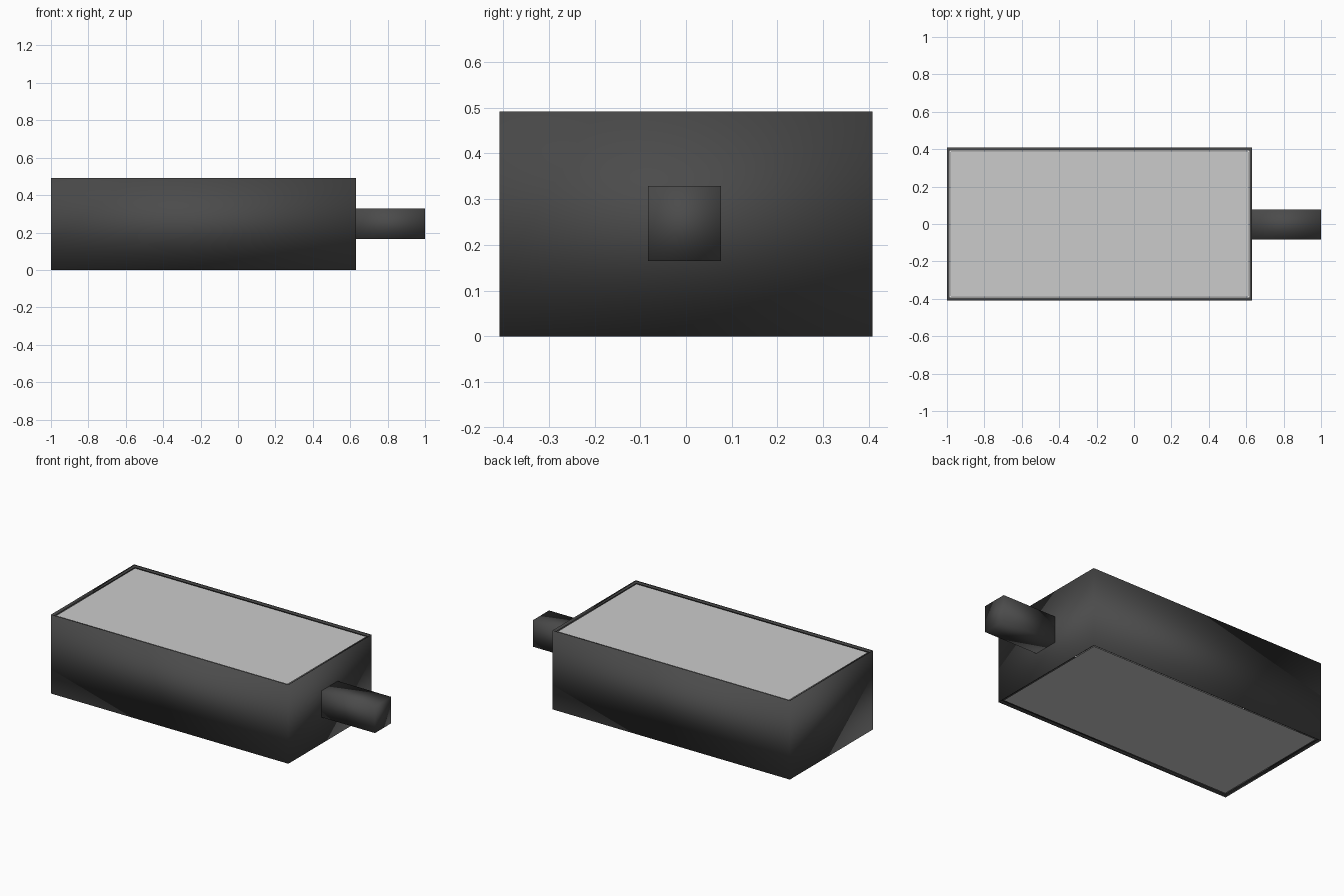
import bpy, bmesh
from mathutils import Matrix, Vector

if "Cube" in bpy.data.objects:
    bpy.data.objects.remove(bpy.data.objects["Cube"])

dark = bpy.data.materials.new("dark_casing")
dark.diffuse_color = (0.07, 0.07, 0.07, 1)
dark.use_nodes = True
dark.node_tree.nodes["Principled BSDF"].inputs["Base Color"].default_value = dark.diffuse_color


def box_bmesh(lo, hi):
    lo, hi = Vector(lo), Vector(hi)
    bm = bmesh.new()
    bmesh.ops.create_cube(bm, size=1, matrix=Matrix.Translation((lo + hi) / 2)
                          @ Matrix.Diagonal((*(hi - lo), 1)))
    return bm


def finish(bm, name, material=None, smooth=False):
    me = bpy.data.meshes.new(name)
    for f in bm.faces:
        f.smooth = smooth
    bm.to_mesh(me)
    bm.free()
    if material:
        me.materials.append(material)
    ob = bpy.data.objects.new(name, me)
    bpy.context.collection.objects.link(ob)
    return ob


RIM, DEPTH = 0.02, 0.01
LO, HI = (-1.0, -0.408, 0.0), (0.632, 0.408, 0.491)

# Casing: softly shaded walls with a thin sloping lip around both open ends
bm = box_bmesh(LO, HI)
bm.normal_update()
caps = [f for f in bm.faces if abs(f.normal.z) > 0.9]
bmesh.ops.inset_individual(bm, faces=caps, thickness=RIM, depth=-DEPTH)
bmesh.ops.delete(bm, geom=caps, context='FACES')
finish(bm, "casing", dark, True)

# Flat grey panels recessed inside the lips
for name, z, flip in (("top_panel", HI[2] - DEPTH, False),
                      ("bottom_panel", LO[2] + DEPTH, True)):
    bm = bmesh.new()
    corners = [(LO[0] + RIM, LO[1] + RIM), (HI[0] - RIM, LO[1] + RIM),
               (HI[0] - RIM, HI[1] - RIM), (LO[0] + RIM, HI[1] - RIM)]
    face = bm.faces.new([bm.verts.new((x, y, z)) for x, y in corners])
    if flip:
        face.normal_flip()
    finish(bm, name)

# Square stub sticking out of the right end
finish(box_bmesh((0.63, -0.083, 0.165), (1.0, 0.077, 0.329)), "end_stub", dark, True)
